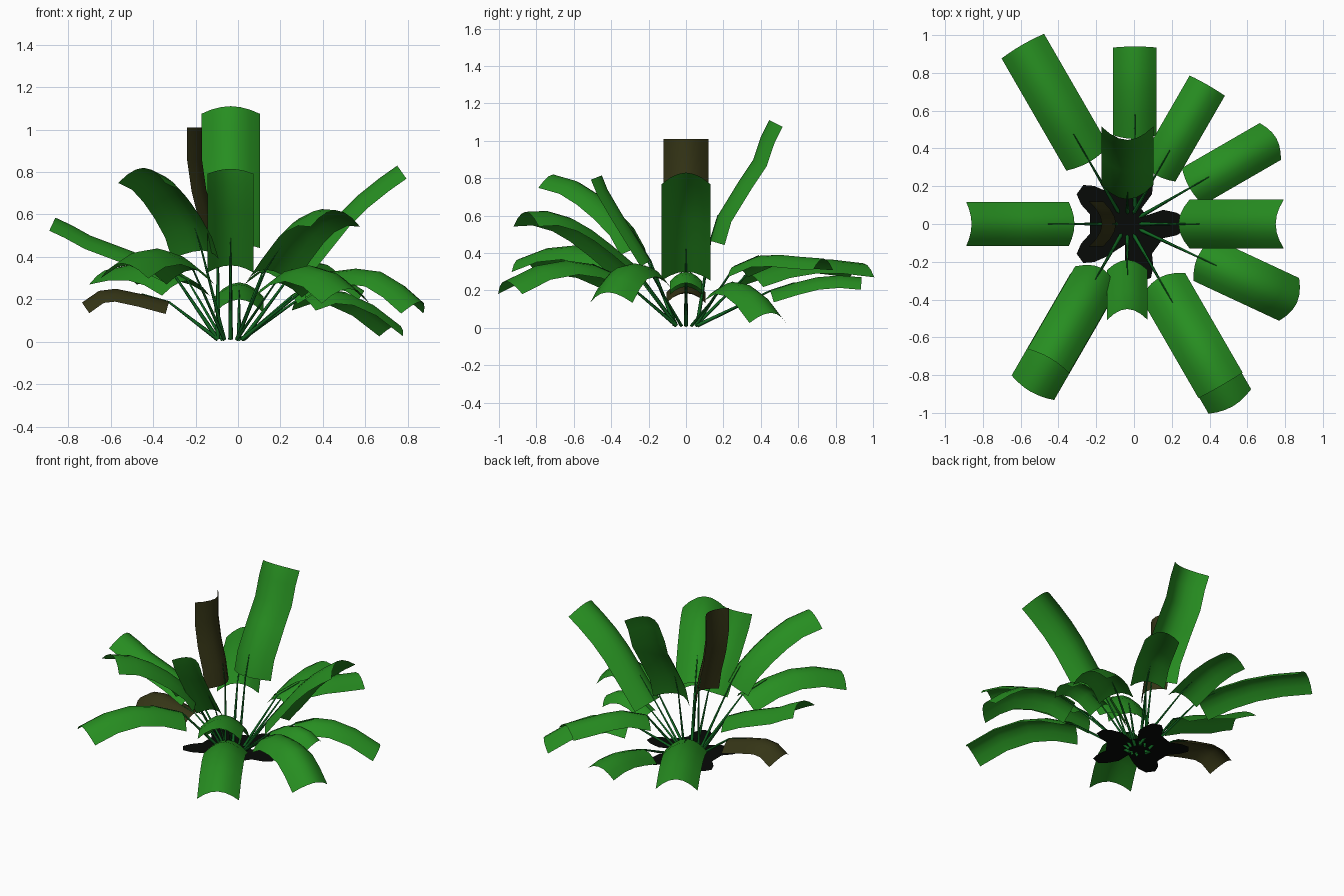
import bpy, bmesh, math
from mathutils import Vector

if "Cube" in bpy.data.objects:
    bpy.data.objects.remove(bpy.data.objects["Cube"])


def material(name, rgb):
    m = bpy.data.materials.new(name)
    m.diffuse_color = (*rgb, 1)
    m.use_nodes = True
    m.node_tree.nodes["Principled BSDF"].inputs["Base Color"].default_value = m.diffuse_color
    return m


GREEN = material("leaf_green", (0.02, 0.27, 0.015))
BROWN = material("leaf_dark", (0.035, 0.035, 0.008))
STEM = material("stem_green", (0.005, 0.13, 0.015))
BLACK = material("base_black", (0.002, 0.003, 0.002))
CX = -0.035      # plant centre in x
ACROSS = 6       # segments across a leaf


def finish(name, bm, mat, smooth=True):
    me = bpy.data.meshes.new(name)
    bm.to_mesh(me)
    bm.free()
    ob = bpy.data.objects.new(name, me)
    bpy.context.collection.objects.link(ob)
    me.materials.append(mat)
    for p in me.polygons:
        p.use_smooth = smooth
    return ob


def loft(bm, rows, closed=False):
    vs = [[bm.verts.new(p) for p in row] for row in rows]
    n = len(rows[0])
    for a, b in zip(vs, vs[1:]):
        for j in range(n if closed else n - 1):
            k = (j + 1) % n
            bm.faces.new((a[j], b[j], b[k], a[k]))


# Arched leaf blade and its stem; path is (distance from centre, crest height)
def leaf(name, angle, width, path, mat=GREEN, cx=CX):
    a = math.radians(angle)
    out = Vector((math.cos(a), math.sin(a), 0))
    side = Vector((-math.sin(a), math.cos(a), 0))
    up = Vector((0, 0, 1))
    origin = Vector((cx, 0, 0))
    crest = [origin + out * r + up * z for r, z in path]
    sag = 0.29 * width
    rows = []
    for i, p in enumerate(crest):
        t = (crest[min(i + 1, len(crest) - 1)] - crest[max(i - 1, 0)]).normalized()
        n = t.cross(side)
        row = []
        for j in range(ACROSS + 1):
            u = 2 * j / ACROSS - 1
            row.append(p + side * (u * width / 2) - n * (sag * abs(u) ** 1.9))
        rows.append(row)
    bm = bmesh.new()
    loft(bm, rows)
    finish(name, bm, mat)

    # Stem runs from the base to the middle of the blade
    pts = [origin + out * 0.06 + up * 0.012, crest[0] - up * 0.003, crest[1] + up * 0.002]
    rows = []
    for p, rad in zip(pts, (0.011, 0.005, 0.002)):
        t = (pts[-1] - pts[0]).normalized()
        n = t.cross(side)
        rows.append([p + (side * math.cos(k * math.pi / 2) + n * math.sin(k * math.pi / 2)) * rad
                     for k in range(4)])
    bm = bmesh.new()
    loft(bm, rows, True)
    finish(name + "_stem", bm, STEM)


# Upright leaves
leaf("tall_back_leaf", 90, 0.275,
     [(.13, .465), (.17, .60), (.28, .78), (.36, .90), (.40, 1.02), (.445, 1.11)])
leaf("tall_left_leaf", 180, 0.24,
     [(.06, .45), (.08, .58), (.115, .72), (.135, .86), (.135, 1.01)], BROWN)
leaf("front_leaf", 270, 0.215,
     [(.19, .36), (.27, .49), (.35, .62), (.42, .74), (.45, .815)])
leaf("right_leaf", 0, 0.26,
     [(.27, .30), (.38, .44), (.50, .59), (.60, .69), (.70, .77), (.785, .83)])
leaf("left_leaf", 180, 0.235,
     [(.28, .34), (.42, .41), (.54, .455), (.66, .50), (.75, .55), (.825, .585)])
leaf("front_left_upper_leaf", 240, 0.255,
     [(.27, .43), (.34, .54), (.45, .64), (.56, .72), (.68, .785), (.82, .82)])
leaf("front_right_upper_leaf", 300, 0.27,
     [(.33, .34), (.48, .45), (.60, .53), (.72, .59), (.86, .625), (.99, .62)])

# Drooping lower leaves
leaf("front_left_lower_leaf", 240, 0.26,
     [(.35, .34), (.52, .41), (.69, .44), (.86, .425), (1.025, .37)])
leaf("front_right_lower_leaf", 300, 0.26,
     [(.42, .28), (.58, .34), (.74, .36), (.93, .33), (1.115, .25)])
leaf("right_front_leaf", -25, 0.25,
     [(.41, .27), (.52, .33), (.65, .345), (.78, .33), (.89, .27), (.99, .19)])
leaf("right_back_leaf", 30, 0.225,
     [(.38, .21), (.50, .245), (.62, .235), (.76, .18), (.91, .08)])
leaf("back_right_leaf", 60, 0.215,
     [(.30, .33), (.45, .385), (.58, .39), (.70, .38), (.85, .37)])
leaf("low_back_leaf", 90, 0.23,
     [(.45, .20), (.58, .24), (.70, .27), (.82, .28), (.94, .27)], cx=0.005)
leaf("back_left_leaf", 120, 0.26,
     [(.38, .29), (.55, .34), (.72, .365), (.90, .365), (1.095, .345)], cx=-0.045)
leaf("low_left_leaf", 180, 0.21,
     [(.29, .19), (.42, .225), (.54, .25), (.62, .24), (.70, .185)], BROWN)
leaf("low_right_leaf", 0, 0.17,
     [(.29, .22), (.39, .28), (.48, .30), (.56, .285), (.63, .24)])

# Flat five-petalled base near the ground
bm = bmesh.new()
ring = []
half = [(.10, .045), (.19, .075), (.26, .06), (.31, .03)]
outline = [(r, -w) for r, w in half] + [(r, w) for r, w in reversed(half)]
for k in range(5):
    a = math.radians(72 * k)
    for r, w in outline:
        ring.append(bm.verts.new((CX + r * math.cos(a) - w * math.sin(a),
                                  r * math.sin(a) + w * math.cos(a), 0.03)))
bm.faces.new(ring)
bmesh.ops.triangulate(bm, faces=bm.faces[:])
finish("base_rosette", bm, BLACK, False)
